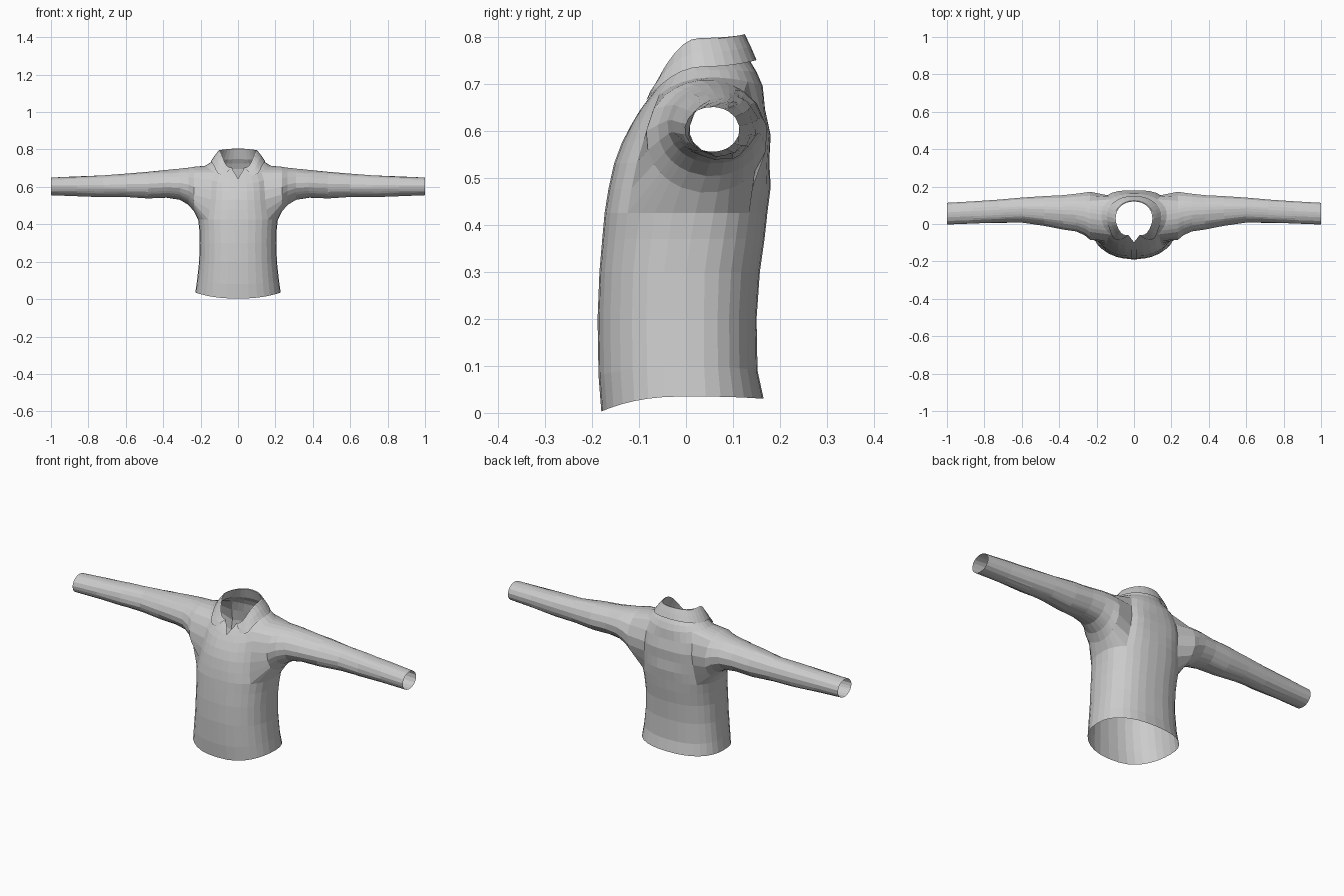
import bpy, bmesh, math, random

if "Cube" in bpy.data.objects:
    bpy.data.objects.remove(bpy.data.objects["Cube"])

random.seed(4)
COLS = 16                      # columns from front centre to back centre
HOLE_C, HOLE_R = (4, 12), (5, 10)   # armhole columns and rows

# Body rings: z front, z side, z back, half width, y front, y back, y side, front gap
BODY = [
    (.003, .035, .030, .228, -.180, .165, .00, 0),
    (.080, .100, .090, .219, -.186, .152, .00, 0),
    (.200, .200, .200, .208, -.188, .150, .00, 0),
    (.300, .300, .300, .205, -.184, .157, .00, 0),
    (.370, .370, .370, .207, -.178, .167, .01, 0),
    (.425, .425, .425, .213, -.173, .173, .02, 0),
    (.475, .480, .480, .203, -.165, .180, .03, 0),
    (.530, .535, .535, .195, -.153, .187, .04, 0),
    (.575, .590, .590, .190, -.136, .190, .05, 0),
    (.615, .655, .645, .185, -.115, .178, .05, 0),
    (.643, .713, .695, .175, -.098, .163, .05, 0),
    (.668, .729, .725, .150, -.080, .150, .05, .014),
    (.690, .742, .748, .125, -.062, .136, .04, .028),
]
# Collar rings: stand base, fold line, flap middle, flap edge
COLLAR = [
    BODY[-1],
    (.702, .797, .803, .098, -.060, .120, .03, .030),
    (.700, .794, .805, .104, -.064, .125, .03, .036),
    (.685, .767, .778, .125, -.075, .138, .035, .052),
    (.664, .736, .750, .146, -.085, .150, .04, .070),
]
# Sleeve rings: x, y low, y high, z low, z high
SLEEVE = [
    (.235, -.085, .174, .468, .708), (.265, -.060, .169, .503, .703),
    (.310, -.040, .163, .530, .698), (.380, -.028, .157, .540, .690),
    (.480, -.010, .150, .537, .682), (.600, .008, .142, .545, .671),
    (.720, .006, .133, .546, .664), (.860, .002, .122, .550, .657),
    (1.00, -.003, .114, .555, .650),
]


def ring_point(ring, c):
    """Point of a tilted superellipse ring at column c."""
    zf, zs, zb, w, yf, yb, ys, gap = ring
    a = math.pi * c / COLS
    s, k = math.sin(a), math.cos(a)
    s = 0 if c in (0, COLS) else s
    e = .84 if zs < .7 else .95
    front = k > 0
    x = w * s ** e + gap * max(k, 0) ** 4
    y = ys + ((yf if front else yb) - ys) * abs(k) ** e
    z = zs + ((zf if front else zb) - zs) * k * k
    if .5 < zs < .7 and not front:      # hollow between the shoulder blades
        y -= .010 * k ** 8
    return x, y, z


def bridge(bm, a, b, closed=False):
    n = len(a)
    for i in range(n if closed else n - 1):
        j = (i + 1) % n
        bm.faces.new((a[i], a[j], b[j], b[i]))


def finish(bm, name, mirror=True):
    loose = [v for v in bm.verts if not v.link_faces]
    bmesh.ops.delete(bm, geom=loose, context='VERTS')
    bmesh.ops.recalc_face_normals(bm, faces=bm.faces)
    me = bpy.data.meshes.new(name)
    bm.to_mesh(me)
    bm.free()
    ob = bpy.data.objects.new(name, me)
    bpy.context.collection.objects.link(ob)
    if mirror:
        m = ob.modifiers.new("mirror", 'MIRROR')
        m.merge_threshold = .0005
    return ob


# Body with armhole, and sleeve grown from the armhole edge
bm = bmesh.new()
grid = [[bm.verts.new(ring_point(r, c)) for c in range(COLS + 1)] for r in BODY]
(c0, c1), (r0, r1) = HOLE_C, HOLE_R
for r in range(len(BODY) - 1):
    for c in range(COLS):
        if not (r0 <= r < r1 and c0 <= c < c1):
            bm.faces.new((grid[r][c], grid[r][c + 1], grid[r + 1][c + 1], grid[r + 1][c]))
loop = [grid[r0][c] for c in range(c0, c1)] + [grid[r][c1] for r in range(r0, r1)]
loop += [grid[r1][c] for c in range(c1, c0, -1)] + [grid[r][c0] for r in range(r1, r0, -1)]
angles = [math.atan2((v.co.z - .57) / .14, (v.co.y - .035) / .13) for v in loop]
prev = loop
for i, (x, yl, yh, zl, zh) in enumerate(SLEEVE):
    cur = []
    for a in angles:
        f = 1 + (random.uniform(-.04, .03) if 2 < i < len(SLEEVE) - 1 else 0)  # creases
        cur.append(bm.verts.new((x, (yl + yh) / 2 + f * (yh - yl) / 2 * math.cos(a),
                                 (zl + zh) / 2 + f * (zh - zl) / 2 * math.sin(a))))
    bridge(bm, prev, cur, True)
    prev = cur
finish(bm, "shirt_body_and_sleeves")

# Folded collar
bm = bmesh.new()
rows = [[bm.verts.new(ring_point(r, c)) for c in range(COLS + 1)] for r in COLLAR]
for a, b in zip(rows, rows[1:]):
    bridge(bm, a, b)
finish(bm, "collar")

# Button placket strip down the front
bm = bmesh.new()
sides = [[], []]
for ring in BODY[:11]:
    x, y, z = ring_point(ring, 0)
    for s, side in zip((-.016, .016), sides):
        side.append(bm.verts.new((s, y - .002, z + .002)))
bridge(bm, *sides)
finish(bm, "front_placket", mirror=False)
